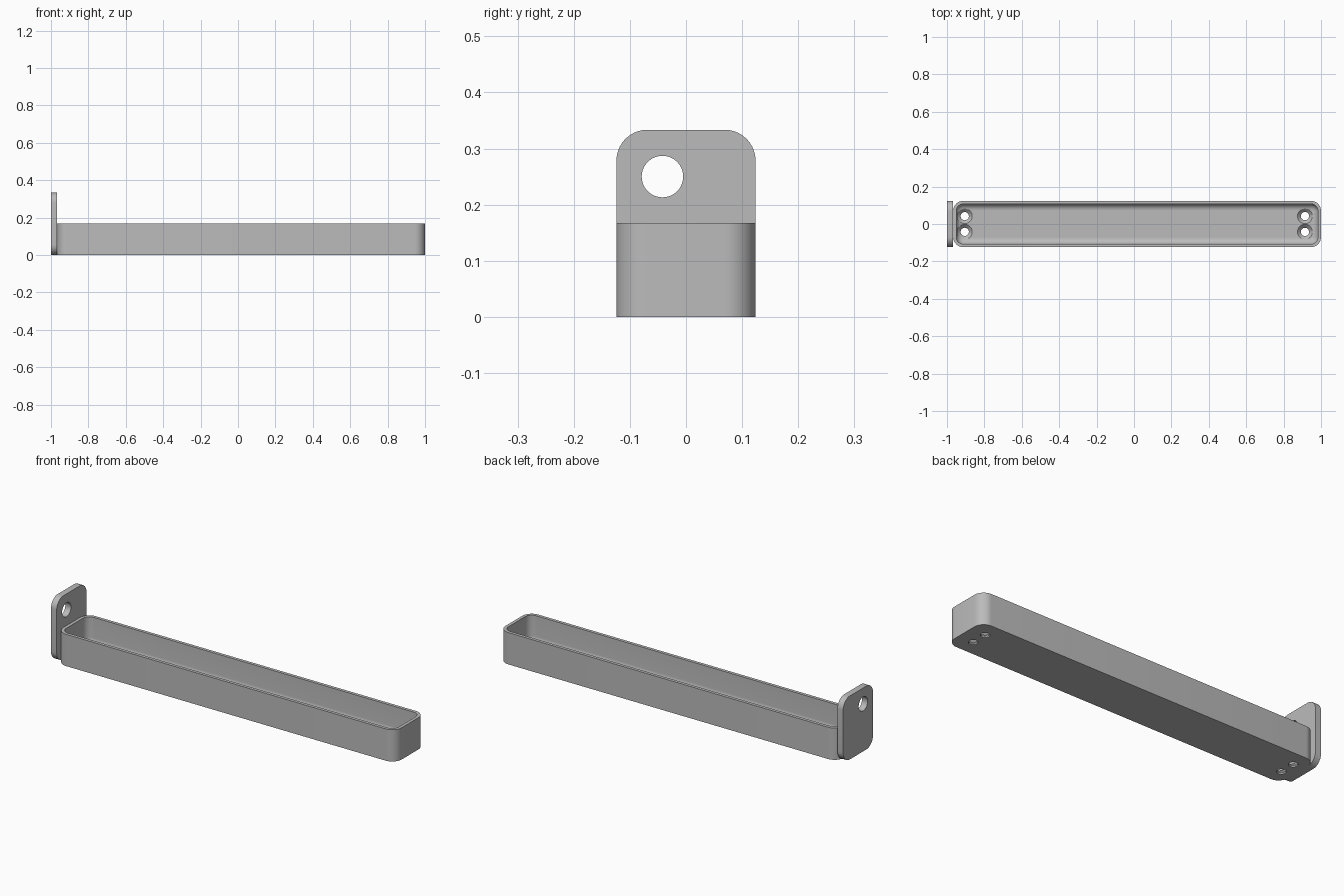
import bpy, bmesh
from math import pi, cos, sin
from mathutils import Matrix, Vector

cube = bpy.data.objects.get("Cube")
if cube:
    bpy.data.objects.remove(cube, do_unlink=True)

grey = bpy.data.materials.new("plain grey")
grey.use_nodes = True
colour = (0.5, 0.5, 0.5, 1)
grey.diffuse_color = colour
grey.node_tree.nodes["Principled BSDF"].inputs["Base Color"].default_value = colour

HALF_W, HEIGHT, WALL, FLOOR = 0.124, 0.167, 0.0167, 0.025
LEFT, RIGHT, CORNER, FILLET = -0.967, 1.0, 0.055, 0.034
STEPS = 10


def rounded_rect(half_a, half_b, radius):
    """Outline of a rounded rectangle, counter-clockwise."""
    pts = []
    for k, (sa, sb) in enumerate([(1, 1), (-1, 1), (-1, -1), (1, -1)]):
        for i in range(STEPS + 1):
            t = (k + i / STEPS) * pi / 2
            pts.append((sa * (half_a - radius) + radius * cos(t),
                        sb * (half_b - radius) + radius * sin(t)))
    return pts


def loft(name, rings):
    """Closed solid skinned through a list of equal-length rings."""
    bm = bmesh.new()
    loops = [[bm.verts.new(p) for p in ring] for ring in rings]
    for a, b in zip(loops, loops[1:]):
        for i in range(len(a)):
            j = (i + 1) % len(a)
            bm.faces.new((a[i], a[j], b[j], b[i]))
    bm.faces.new(loops[0][::-1])
    bm.faces.new(loops[-1])
    bmesh.ops.recalc_face_normals(bm, faces=bm.faces)
    mesh = bpy.data.meshes.new(name)
    bm.to_mesh(mesh)
    bm.free()
    mesh.materials.append(grey)
    obj = bpy.data.objects.new(name, mesh)
    bpy.context.collection.objects.link(obj)
    return obj


def turned_cutter(profile, centre, turn=Matrix()):
    """Revolved cutter from (radius, height) pairs along its own z axis."""
    angles = [i * 2 * pi / 40 for i in range(40)]
    rings = [[turn @ Vector((r * cos(t), r * sin(t), h)) + Vector(centre)
              for t in angles] for r, h in profile]
    return loft("hole_cutter", rings)


def finish(obj, cutters):
    """Cut the holes, then shade the rounded surfaces smooth."""
    bpy.ops.object.select_all(action='DESELECT')
    obj.select_set(True)
    bpy.context.view_layer.objects.active = obj
    for cutter in cutters:
        cutter.hide_render = True
        mod = obj.modifiers.new("hole", 'BOOLEAN')
        mod.operation, mod.solver, mod.object = 'DIFFERENCE', 'EXACT', cutter
        bpy.ops.object.modifier_apply(modifier=mod.name)
        bpy.data.objects.remove(cutter, do_unlink=True)
    bpy.ops.object.shade_smooth_by_angle(angle=pi / 6)


# Tray: outer wall, rim, inner wall, then a filleted floor
mid, half_l = (LEFT + RIGHT) / 2, (RIGHT - LEFT) / 2
levels = [(0, 0), (0, HEIGHT), (WALL, HEIGHT)]
for i in range(STEPS + 1):
    t = i / STEPS * pi / 2
    levels.append((WALL + FILLET * (1 - cos(t)), FLOOR + FILLET * (1 - sin(t))))
tray = loft("tray", [[(mid + a, b, z) for a, b in
                      rounded_rect(half_l - inset, HALF_W - inset, CORNER - inset)]
                     for inset, z in levels])

# Countersunk screw holes at both ends of the floor
screw = [(0.022, -0.02), (0.022, 0.007), (0.04, FLOOR), (0.04, 0.1)]
finish(tray, [turned_cutter(screw, (x, y, 0))
              for x in (-0.905, 0.914) for y in (-0.042, 0.042)])

# Upright end plate with one off-centre hanging hole
plate = loft("end_plate", [[(x, a, 0.1667 + b) for a, b in
                            rounded_rect(HALF_W, 0.1667, CORNER)]
                           for x in (-1.0, LEFT)])
finish(plate, [turned_cutter([(0.037, -0.1), (0.037, 0.1)], (-0.983, -0.042, 0.25),
                             Matrix.Rotation(pi / 2, 3, 'Y'))])
